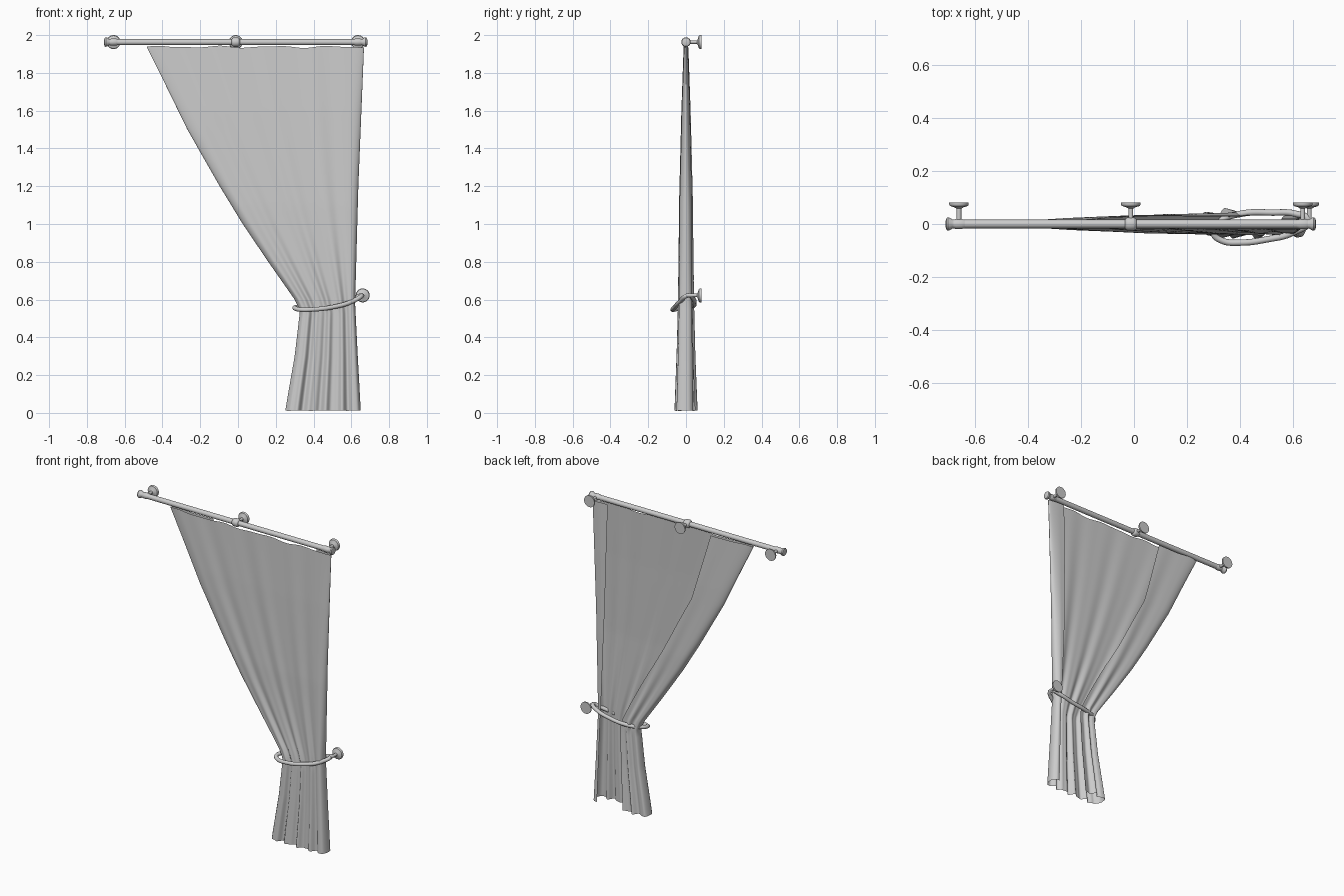
import bpy, bmesh, math
from mathutils import Vector

cube = bpy.data.objects.get("Cube")
if cube:
    bpy.data.objects.remove(cube)

GREY = (0.6, 0.6, 0.6, 1)
mat = bpy.data.materials.new("plain grey")
mat.use_nodes = True
mat.diffuse_color = GREY
mat.node_tree.nodes["Principled BSDF"].inputs["Base Color"].default_value = GREY


def finish(name, bm, angle=40):
    mesh = bpy.data.meshes.new(name)
    bm.to_mesh(mesh)
    bm.free()
    obj = bpy.data.objects.new(name, mesh)
    bpy.context.collection.objects.link(obj)
    mesh.materials.append(mat)
    bpy.ops.object.select_all(action='DESELECT')
    obj.select_set(True)
    bpy.context.view_layer.objects.active = obj
    bpy.ops.object.shade_smooth_by_angle(angle=math.radians(angle))
    return obj


def lathe(name, origin, axis, profile, sides=28):
    """Turn (distance along axis, radius) points around an axis."""
    bm = bmesh.new()
    turn = Vector((0, 0, 1)).rotation_difference(Vector(axis))
    rings = []
    for h, r in profile:
        angles = [math.tau * i / sides for i in range(sides)]
        rings.append([bm.verts.new(Vector(origin) + turn @ Vector(
            (r * math.cos(a), r * math.sin(a), h))) for a in angles])
    for a, b in zip(rings, rings[1:]):
        for i in range(sides):
            j = (i + 1) % sides
            bm.faces.new((a[i], a[j], b[j], b[i]))
    bm.faces.new(rings[0][::-1])
    bm.faces.new(rings[-1])
    return finish(name, bm)


def tube(name, points, radius, cyclic):
    curve = bpy.data.curves.new(name, 'CURVE')
    curve.dimensions = '3D'
    curve.bevel_depth = radius
    curve.bevel_resolution = 4
    curve.use_fill_caps = True
    spline = curve.splines.new('BEZIER')
    spline.bezier_points.add(len(points) - 1)
    spline.use_cyclic_u = cyclic
    for bp, p in zip(spline.bezier_points, points):
        bp.co = p
        bp.handle_left_type = bp.handle_right_type = 'AUTO'
    curve.materials.append(mat)
    obj = bpy.data.objects.new(name, curve)
    bpy.context.collection.objects.link(obj)


def lerp(table, z):
    for (z0, a), (z1, b) in zip(table, table[1:]):
        if z <= z1:
            return a + (b - a) * (z - z0) / (z1 - z0)
    return table[-1][1]


# Rod with end caps, collars and wall brackets
ROD_Z, MID, REACH = 1.963, -0.012, 0.647
lathe("rod", (MID, 0, ROD_Z), (1, 0, 0), [(-0.685, 0.016), (0.685, 0.016)])
FLANGE = [(0, 0.009), (0.058, 0.009), (0.063, 0.018), (0.068, 0.034),
          (0.074, 0.037), (0.081, 0.037)]
for side, label in ((-1, "right"), (1, "left")):
    lathe(f"{label}_end_cap", (MID + side * 0.66, 0, ROD_Z), (side, 0, 0),
          [(0, 0.016), (0.012, 0.017), (0.02, 0.023), (0.028, 0.025),
           (0.034, 0.022), (0.037, 0.012)])
for x, label in ((-REACH, "right"), (0, "middle"), (REACH, "left")):
    lathe(f"{label}_bracket", (MID + x, 0, ROD_Z), (0, 1, 0), FLANGE)
    wide = 0.025 if x == 0 else 0.019
    lathe(f"{label}_collar", (MID + x, 0, ROD_Z), (1, 0, 0),
          [(-0.022, 0.016), (-0.017, wide * 0.9), (-0.01, wide),
           (0.01, wide), (0.017, wide * 0.9), (0.022, 0.016)])

# Gathered curtain: outline, depth and fold strength by height
INNER = [(0.01, 0.25), (0.1, 0.265), (0.3, 0.3), (0.54, 0.328), (0.6, 0.3),
         (0.8, 0.16), (1.0, 0.025), (1.2, -0.097), (1.5, -0.268),
         (1.75, -0.39), (1.94, -0.485)]
OUTER = [(0.01, 0.65), (0.3, 0.634), (0.58, 0.62), (1.2, 0.637), (1.94, 0.667)]
DEPTH = [(0.01, 0.044), (0.3, 0.038), (0.56, 0.034), (1.1, 0.033),
         (1.6, 0.022), (1.94, 0.011)]
FOLD = [(0.01, 0.012), (0.35, 0.008), (0.6, 0.006), (1.0, 0.003), (1.94, 0.001)]
FLAP = [(0.01, 0.42), (0.6, 0.4), (1.1, 0.28), (1.5, 0.23), (1.94, 0.26)]

ROWS, ACROSS, BACK = 75, 90, 30


def cloth_point(s, face, z):
    """Point at fraction s of the width, on the front (-1) or back (1)."""
    a, b = lerp(INNER, z), lerp(OUTER, z)
    t = min(1, min(s, 1 - s) / 0.07)
    curl = math.sqrt(max(0, 1 - (1 - t) ** 2))
    wave = math.sin(s * 31 + 0.6) + 0.5 * math.sin(s * 53 + 2)
    y = face * lerp(DEPTH, z) * curl + lerp(FOLD, z) * wave * curl
    lift = 0.004 * math.sin(s * 24) + 0.002 * math.sin(s * 41)
    return Vector((a + (b - a) * s, y, z + lift * (z - 0.3) / 1.6))


bm = bmesh.new()
grid = []
for r in range(ROWS + 1):
    z = 0.012 + (1.938 - 0.012) * r / ROWS
    flap, hem = lerp(FLAP, z), 0.1
    # squared and cosine spacing puts more columns on the rounded edges
    path = [(flap * (1 - i / BACK) ** 2, 1) for i in range(BACK)]
    path += [((1 - math.cos(math.pi * i / ACROSS)) / 2, -1)
             for i in range(ACROSS + 1)]
    path += [(1 - hem * (i / BACK) ** 2, 1) for i in range(1, BACK + 1)]
    grid.append([bm.verts.new(cloth_point(s, f, z)) for s, f in path])
for low, high in zip(grid, grid[1:]):
    for i in range(len(low) - 1):
        bm.faces.new((low[i], low[i + 1], high[i + 1], high[i]))
finish("curtain", bm, 80)

# Tieback loop around the gathered cloth, and its wall hook
tube("tieback", [(0.655, 0.015, 0.622), (0.6, -0.032, 0.588),
                 (0.5, -0.058, 0.56), (0.4, -0.07, 0.548),
                 (0.33, -0.062, 0.547), (0.3, -0.035, 0.555),
                 (0.325, 0.01, 0.562), (0.4, 0.038, 0.567),
                 (0.52, 0.043, 0.582), (0.61, 0.038, 0.605)], 0.012, True)
lathe("tieback_hook", (0.66, 0, 0.622), (0, 1, 0), FLANGE)
